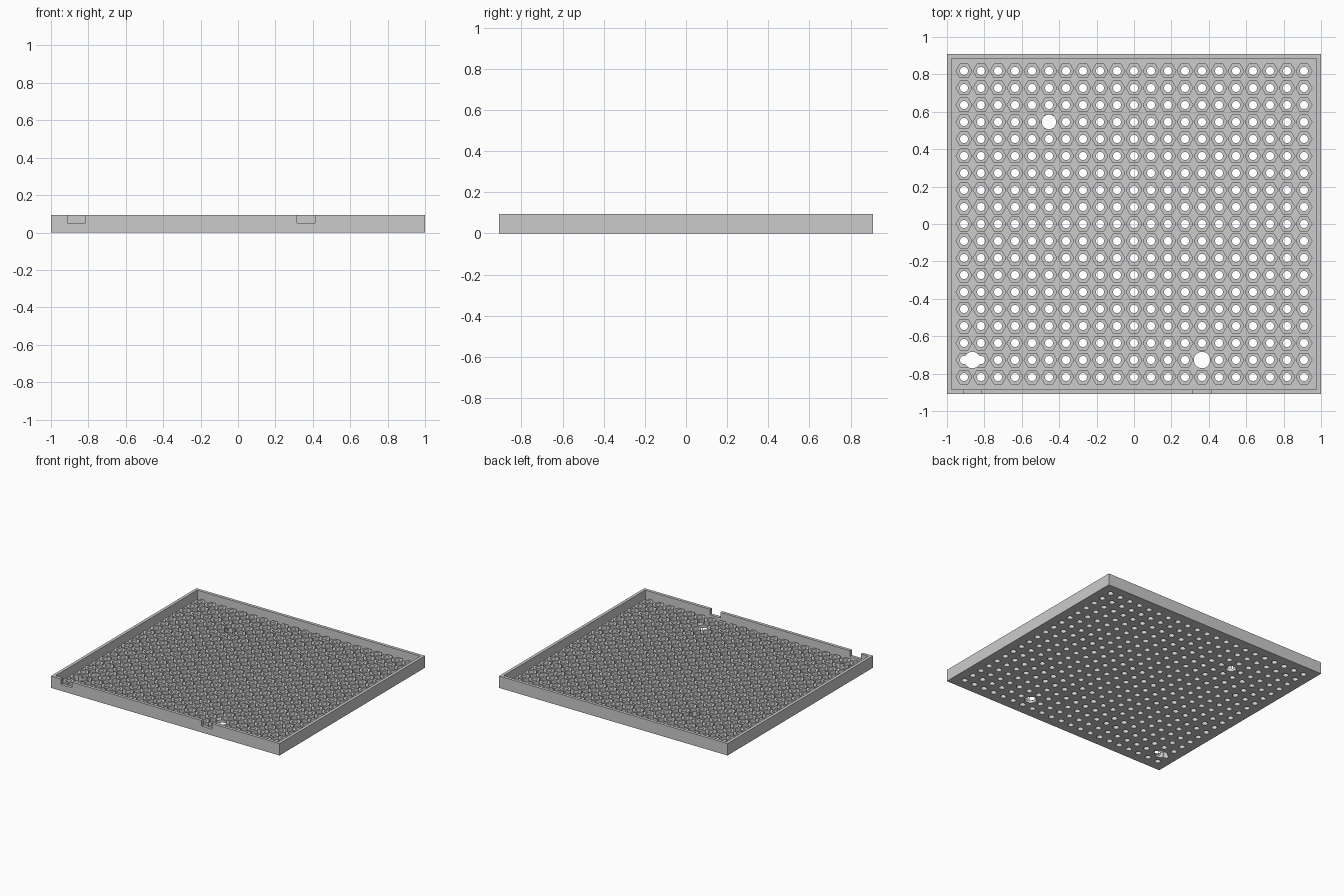
import bpy, bmesh
from math import cos, sin, pi, radians

cube = bpy.data.objects.get("Cube")
if cube:
    bpy.data.objects.remove(cube, do_unlink=True)

PITCH = 2 / 22
COLS, ROWS = 21, 19
HX, HY = 1.0, 10 * PITCH          # outer half sizes
HEIGHT, FLOOR, BOSS = 0.094, 0.02, 0.047
WALL = 0.024

grey = bpy.data.materials.new("light_grey")
grey.use_nodes = True
colour = (0.6, 0.6, 0.6, 1)
grey.diffuse_color = colour
grey.node_tree.nodes["Principled BSDF"].inputs["Base Color"].default_value = colour


def make_object(name, bm):
    bmesh.ops.recalc_face_normals(bm, faces=bm.faces)
    mesh = bpy.data.meshes.new(name)
    bm.to_mesh(mesh)
    bm.free()
    mesh.materials.append(grey)
    obj = bpy.data.objects.new(name, mesh)
    bpy.context.collection.objects.link(obj)
    return obj


def loft(bm, loops, closed=False):
    rings = [[bm.verts.new(p) for p in loop] for loop in loops]
    pairs = list(zip(rings, rings[1:]))
    if closed:
        pairs.append((rings[-1], rings[0]))
    for a, b in pairs:
        for i in range(len(a)):
            j = (i + 1) % len(a)
            bm.faces.new((a[i], a[j], b[j], b[i]))


def polygon_loop(cx, cy, z, sides, apothem, turn):
    """Regular polygon sampled at 24 directions; turn is a corner angle."""
    step = 2 * pi / sides
    points = []
    for k in range(24):
        a = k * pi / 12
        off = (a - turn) % step - step / 2
        r = apothem / cos(off)
        points.append((cx + r * cos(a), cy + r * sin(a), z))
    return points


def cut(obj, cutter):
    mod = obj.modifiers.new("cut", 'BOOLEAN')
    mod.operation = 'DIFFERENCE'
    mod.solver = 'EXACT'
    mod.object = cutter
    cutter.hide_render = True
    cutter.hide_set(True)


# Floor: a grid of cells, each with a raised hexagonal boss and a through hole
bm = bmesh.new()
for col in range(COLS):
    for row in range(ROWS):
        x = (col - COLS // 2) * PITCH
        y = (row - ROWS // 2) * PITCH

        def square(z):
            return polygon_loop(x, y, z, 4, PITCH / 2, pi / 4)

        def bore(z):
            return polygon_loop(x, y, z, 12, 0.0215, pi / 12)

        def hexagon(z):
            return polygon_loop(x, y, z, 6, 0.0388, 0)

        loft(bm, [square(0), bore(0), bore(BOSS), hexagon(BOSS),
                  hexagon(FLOOR), square(FLOOR)])
bmesh.ops.remove_doubles(bm, verts=bm.verts, dist=0.0005)
bmesh.ops.bridge_loops(bm, edges=[e for e in bm.edges if e.is_boundary])
floor = make_object("perforated_floor", bm)

# Rim: outer wall with a strip of floor inside it
gx, gy = COLS * PITCH / 2, ROWS * PITCH / 2


def rect(hx, hy, z):
    return [(-hx, -hy, z), (hx, -hy, z), (hx, hy, z), (-hx, hy, z)]


bm = bmesh.new()
loft(bm, [rect(gx, gy, 0), rect(HX, HY, 0), rect(HX, HY, HEIGHT),
          rect(HX - WALL, HY - WALL, HEIGHT), rect(HX - WALL, HY - WALL, FLOOR),
          rect(gx, gy, FLOOR)], closed=True)
rim = make_object("rim_wall", bm)

# Three large mounting holes through the floor
bm = bmesh.new()
for x, y, r in ((-9.5 * PITCH, -8 * PITCH, 0.044),
                (4 * PITCH, -8 * PITCH, 0.044),
                (-5 * PITCH, 6 * PITCH, 0.039)):
    made = bmesh.ops.create_cone(bm, cap_ends=True, segments=32,
                                 radius1=r, radius2=r, depth=0.3)
    bmesh.ops.translate(bm, verts=made["verts"], vec=(x, y, 0))
cut(floor, make_object("mounting_hole_cutter", bm))

# Two notches in the front wall, in line with the front holes
bm = bmesh.new()
for x in (-9.5 * PITCH, 4 * PITCH):
    made = bmesh.ops.create_cube(bm, size=1)
    bmesh.ops.scale(bm, verts=made["verts"], vec=(0.094, 0.08, 0.1))
    bmesh.ops.translate(bm, verts=made["verts"], vec=(x, -HY, 0.1))
cut(rim, make_object("notch_cutter", bm))
